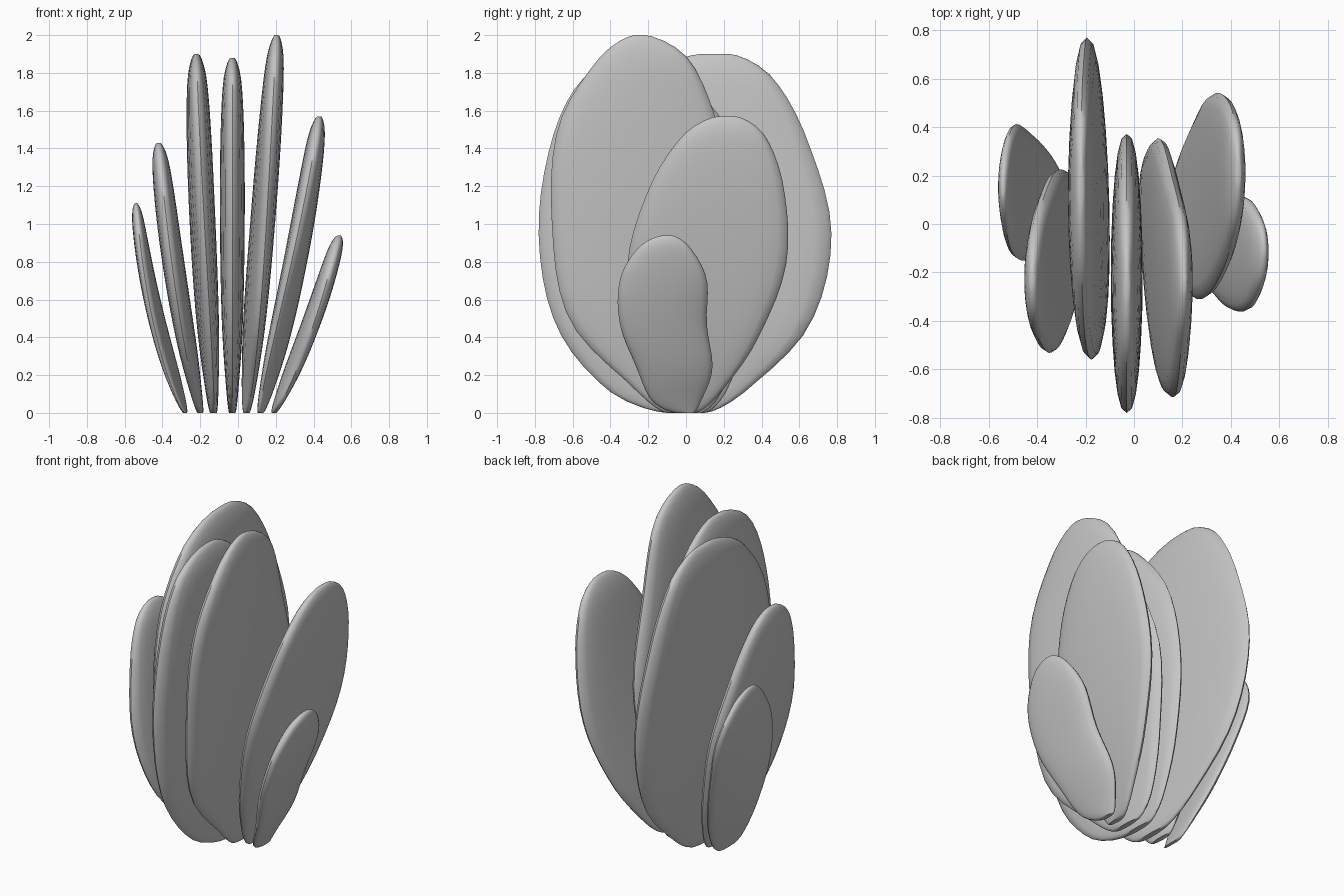
import bpy
import bmesh
import math

cube = bpy.data.objects.get("Cube")
if cube:
    bpy.data.objects.remove(cube, do_unlink=True)

ROWS = 26
SIDES = 24
# relative thickness from the narrow foot to the rounded tip
THICKNESS = [0.26, 0.5, 0.85, 1.0, 0.98, 0.74, 0.16]

stone_grey = bpy.data.materials.new("stone grey")
grey = (0.56, 0.56, 0.56, 1)
stone_grey.diffuse_color = grey
stone_grey.use_nodes = True
stone_grey.node_tree.nodes["Principled BSDF"].inputs["Base Color"].default_value = grey


def smooth_value(values, u):
    """Smooth curve through evenly spaced values, u runs from 0 to 1."""
    position = u * (len(values) - 1)
    i = min(int(position), len(values) - 2)
    f = position - i
    b, c = values[i], values[i + 1]
    a = values[i - 1] if i > 0 else b
    d = values[i + 2] if i + 2 < len(values) else c
    start, end = (c - a) / 2, (d - b) / 2
    return (b + f * start
            + f * f * (3 * (c - b) - 2 * start - end)
            + f * f * f * (2 * (b - c) + start + end))


def lean(foot, middle, tip, t):
    """Quadratic sideways bend through foot, middle and tip."""
    return (foot * (1 - t) * (1 - 2 * t)
            + middle * 4 * t * (1 - t)
            + tip * t * (2 * t - 1))


def make_pad(name, height, thick, twist, bend, front, back):
    """Loft flattened rings between a front edge and a back edge."""
    bm = bmesh.new()
    rings = []
    for row in range(ROWS + 1):
        u = row / ROWS
        t = (1 - math.cos(math.pi * u)) / 2
        y_front = smooth_value(front, u)
        y_back = smooth_value(back, u)
        y_mid, half_width = (y_front + y_back) / 2, (y_back - y_front) / 2
        half_thick = thick * smooth_value(THICKNESS, u) / 2
        x_mid = lean(*bend, t)
        # the twist is strongest in the lower half
        turn = twist * math.sin(math.pi * u) * 2 * (1 - t)
        ring = []
        for side in range(SIDES):
            angle = math.tau * side / SIDES
            across, along = math.sin(angle), math.cos(angle)
            bulge = math.copysign(abs(across) ** 0.8, across)
            ring.append(bm.verts.new((
                x_mid + half_thick * bulge + turn * along,
                y_mid + half_width * along,
                height * t)))
        rings.append(ring)
    for low, high in zip(rings, rings[1:]):
        for i in range(SIDES):
            j = (i + 1) % SIDES
            bm.faces.new((low[i], low[j], high[j], high[i]))
    bm.faces.new(rings[0])
    bm.faces.new(rings[-1])
    bmesh.ops.recalc_face_normals(bm, faces=bm.faces)

    mesh = bpy.data.meshes.new(name)
    bm.to_mesh(mesh)
    bm.free()
    mesh.materials.append(stone_grey)
    pad = bpy.data.objects.new(name, mesh)
    bpy.context.scene.collection.objects.link(pad)
    bpy.ops.object.select_all(action='DESELECT')
    pad.select_set(True)
    bpy.context.view_layer.objects.active = pad
    bpy.ops.object.shade_smooth_by_angle(angle=math.radians(50))


# Right-hand outer pads
make_pad("outer_right_pad", 1.11, 0.08, .02, (-.28, -.445, -.54),
         front=[-.07, -.1, -.13, -.15, -.1, .02, .12],
         back=[.07, .16, .28, .37, .41, .3, .16])
make_pad("middle_right_pad", 1.43, 0.115, .01, (-.2, -.33, -.42),
         front=[-.07, -.19, -.42, -.53, -.49, -.4, -.26],
         back=[.07, .13, .2, .22, .1, -.05, -.2])

# Tall central pads
make_pad("inner_right_pad", 1.9, 0.135, -.01, (-.13, -.185, -.22),
         front=[-.1, -.28, -.48, -.56, -.48, -.23, .08],
         back=[.1, .33, .66, .77, .65, .46, .23])
make_pad("centre_pad", 1.88, 0.13, 0, (-.03, -.03, -.03),
         front=[-.1, -.42, -.69, -.78, -.72, -.56, -.3],
         back=[.1, .22, .33, .37, .27, .02, -.2])
make_pad("inner_left_pad", 2.0, 0.125, -.02, (.045, .13, .205),
         front=[-.1, -.28, -.62, -.71, -.68, -.47, -.27],
         back=[.08, .2, .3, .35, .18, .02, -.22])

# Left-hand outer pads
make_pad("middle_left_pad", 1.57, 0.12, .02, (.12, .3, .43),
         front=[-.07, -.14, -.25, -.31, -.2, -.02, .17],
         back=[.05, .18, .38, .53, .52, .42, .26])
make_pad("outer_left_pad", 0.94, 0.1, -.015, (.19, .385, .535),
         front=[-.05, -.18, -.26, -.35, -.35, -.25, -.12],
         back=[.04, .08, .14, .11, .11, .02, -.08])
